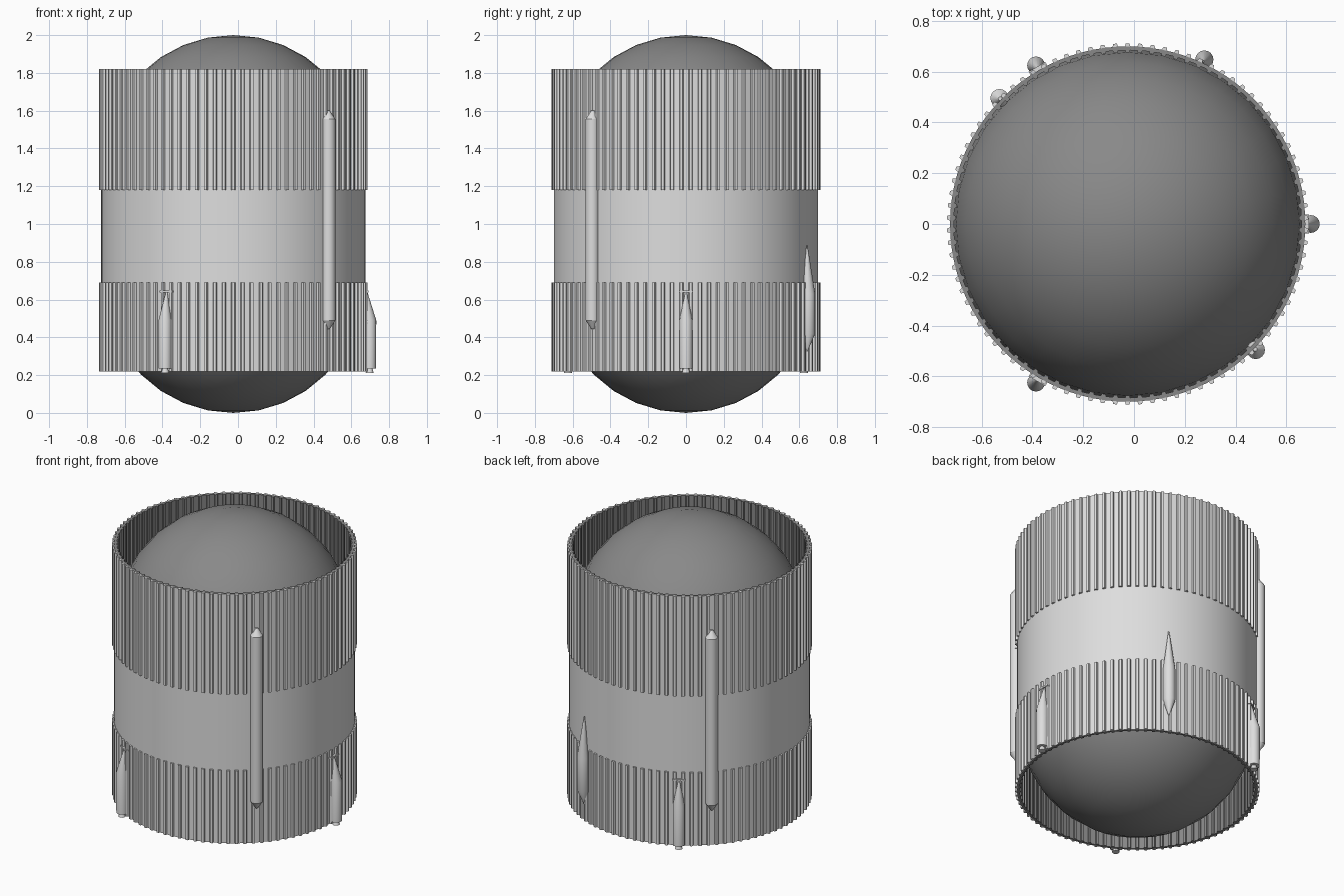
import bpy, bmesh, math
from mathutils import Vector

if "Cube" in bpy.data.objects:
    bpy.data.objects.remove(bpy.data.objects["Cube"])

CX = -0.025            # tank axis sits slightly left because of the side pod
R = 0.70               # outer skin radius
Z0, Z1, Z2, Z3 = 0.22, 0.69, 1.18, 1.82


def material(name, v):
    m = bpy.data.materials.new(name)
    m.diffuse_color = (v, v, v, 1)
    m.use_nodes = True
    m.node_tree.nodes["Principled BSDF"].inputs["Base Color"].default_value = m.diffuse_color
    return m


LIGHT = material("light_grey_skin", 0.73)
DARK = material("dark_grey_tank", 0.25)


def finish(name, bm, mats, angle=35, fix=True):
    if fix:
        bmesh.ops.recalc_face_normals(bm, faces=bm.faces[:])
    me = bpy.data.meshes.new(name)
    bm.to_mesh(me)
    bm.free()
    for m in mats:
        me.materials.append(m)
    ob = bpy.data.objects.new(name, me)
    bpy.context.collection.objects.link(ob)
    bpy.ops.object.select_all(action='DESELECT')
    ob.select_set(True)
    bpy.context.view_layer.objects.active = ob
    bpy.ops.object.shade_smooth_by_angle(angle=math.radians(angle))
    return ob


def skin_rings(bm, rings, closed=False, caps=True):
    """Bridge successive rings of points with quads."""
    vs = [[bm.verts.new(p) for p in ring] for ring in rings]
    n = len(vs[0])
    pairs = list(zip(vs, vs[1:])) + ([(vs[-1], vs[0])] if closed else [])
    for a, b in pairs:
        for i in range(n):
            j = (i + 1) % n
            bm.faces.new((a[i], a[j], b[j], b[i]))
    if caps and not closed:
        bm.faces.new(vs[0])
        bm.faces.new(vs[-1])


def circle(cx, cy, r, z, n):
    return [Vector((cx + r * math.cos(2 * math.pi * i / n),
                    cy + r * math.sin(2 * math.pi * i / n), z)) for i in range(n)]


# Outer skin: thin tube, light outside and dark inside
bm = bmesh.new()
RI = R - 0.015
skin_rings(bm, [circle(CX, 0, r, z, 96) for r, z in
                ((RI, Z0), (R, Z0), (R, Z3), (RI, Z3))], closed=True)
for f in bm.faces:
    c = f.calc_center_median()
    if math.hypot(c.x - CX, c.y) < R - 0.004:
        f.material_index = 1
finish("tank_skin", bm, [LIGHT, DARK])


# Stringers: tapered vertical ribs around a skirt
def stringers(name, z0, z1, r0, r1, w0, w1, mat, n=90):
    bm = bmesh.new()
    for k in range(n):
        a = 2 * math.pi * (k + 0.5) / n
        d = Vector((math.cos(a), math.sin(a), 0))
        t = Vector((-d.y, d.x, 0))
        c = Vector((CX, 0, 0))
        sec = [c + d * r0 - t * w0, c + d * r1 - t * w1,
               c + d * r1 + t * w1, c + d * r0 + t * w0]
        skin_rings(bm, [[p + Vector((0, 0, z)) for p in sec] for z in (z0, z1)])
    finish(name, bm, [mat], 20)


for label, a, b in (("lower", Z0, Z1), ("upper", Z2, Z3)):
    stringers(label + "_skirt_stringers", a, b, R - 0.004, R + 0.012, 0.012, 0.007, LIGHT)
# inner ribs are visible only in the open ends of the skirts
stringers("lower_inner_ribs", Z0, Z1, RI + 0.002, RI - 0.009, 0.011, 0.007, DARK)
stringers("upper_inner_ribs", 1.31, Z3, RI + 0.002, RI - 0.009, 0.011, 0.007, DARK)


# Tank end domes
def dome(name, zc, sign):
    rd, n, steps = 0.69, 32, 8
    bm = bmesh.new()
    rings = [circle(CX, 0, rd * math.cos(i * math.pi / 2 / steps),
                    zc + sign * rd * math.sin(i * math.pi / 2 / steps), n)
             for i in range(steps)]
    skin_rings(bm, rings, caps=False)
    bm.verts.ensure_lookup_table()
    last = bm.verts[-n:]
    tip = bm.verts.new((CX, 0, zc + sign * rd))
    for i in range(n):
        bm.faces.new((last[i], last[(i + 1) % n], tip))
    ob = finish(name, bm, [DARK], 60)
    # make normals point away from the tank
    me = ob.data
    if me.polygons[-1].normal.z * sign < 0:
        me.flip_normals()


dome("upper_dome", 1.31, 1)
dome("lower_dome", 0.69, -1)


# Pods: round sections (radius, height, shift along the radial direction)
def pod(name, deg, axis, sections, n=16):
    a = math.radians(deg)
    bm = bmesh.new()
    skin_rings(bm, [circle(CX + (axis + s) * math.cos(a), (axis + s) * math.sin(a), r, z, n)
                    for r, z, s in sections])
    finish(name, bm, [LIGHT], 30)


# Two long cable tunnels on opposite sides
for i, deg in enumerate((-44.5, 135.5)):
    pod("cable_tunnel_%d" % (i + 1), deg, 0.708,
        [(0.008, 0.445, -0.004), (0.036, 0.49, 0), (0.036, 1.555, 0), (0.008, 1.60, -0.004)])

# Three small motors with slanted noses, nozzles and a nose bracket
for i in range(3):
    deg = 120 * i
    pod("small_motor_%d" % (i + 1), deg, 0.722,
        [(0.034, 0.235, 0), (0.035, 0.49, 0), (0.004, 0.64, -0.016)])
    pod("small_motor_nozzle_%d" % (i + 1), deg, 0.722,
        [(0.022, 0.21, 0), (0.013, 0.24, 0)])
    a = math.radians(deg)
    d, t = Vector((math.cos(a), math.sin(a), 0)), Vector((-math.sin(a), math.cos(a), 0))
    bm = bmesh.new()
    skin_rings(bm, [[Vector((CX, 0, z)) + d * r + t * w for r, w in
                     ((0.69, -0.038), (0.715, -0.038), (0.715, 0.038), (0.69, 0.038))]
                    for z in (0.638, 0.648)])
    finish("nose_bracket_%d" % (i + 1), bm, [LIGHT])

# One spindle-shaped fairing at the back right
pod("spindle_fairing", 65, 0.715,
    [(0.003, 0.325, -0.008), (0.036, 0.42, 0), (0.036, 0.63, 0), (0.003, 0.885, -0.008)])
